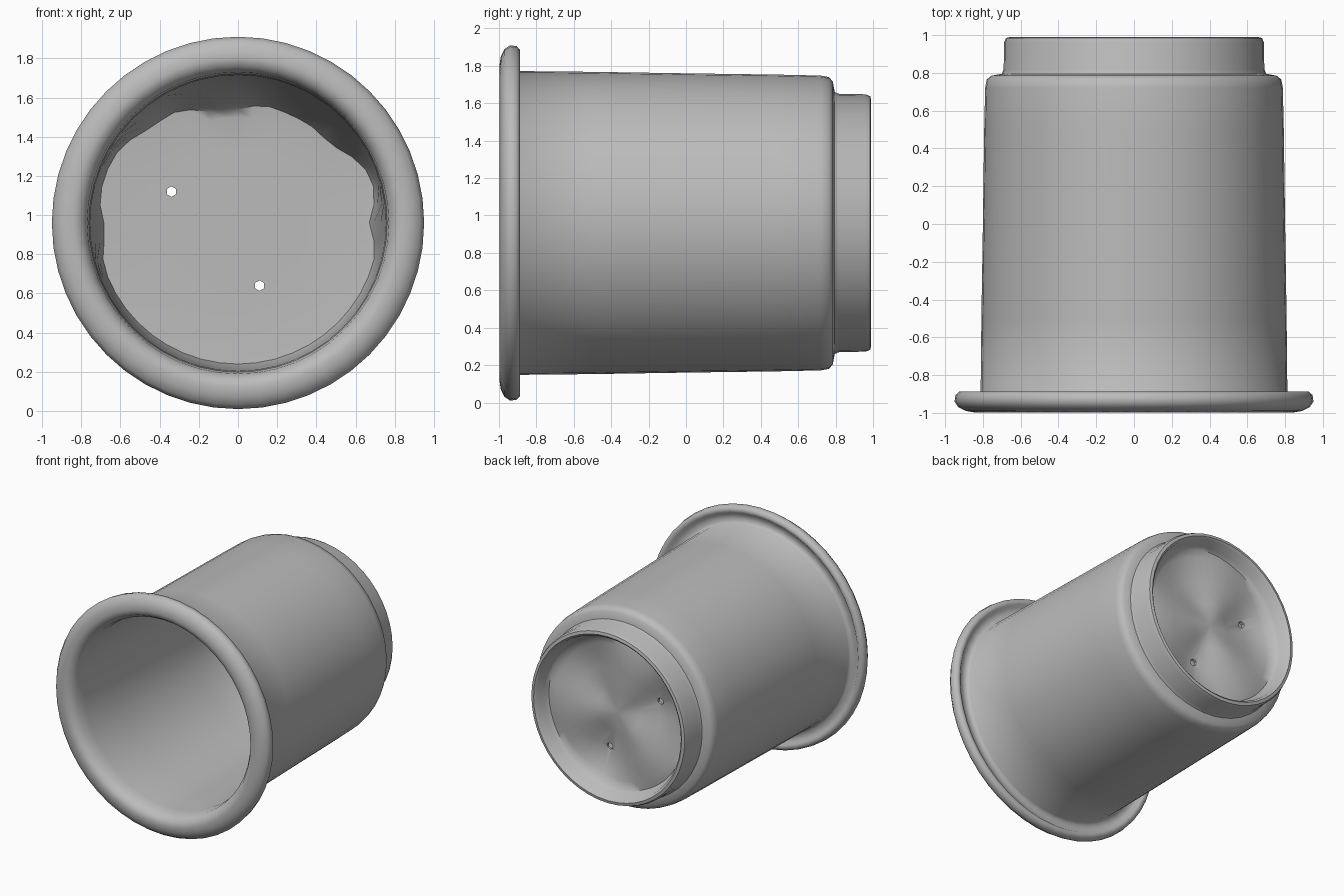
import bpy, bmesh, math
from mathutils import Vector

cube = bpy.data.objects.get("Cube")
if cube:
    bpy.data.objects.remove(cube, do_unlink=True)

SEGMENTS = 48
CENTRE_Z = 0.96
HOLES = [(-0.34, 0.16), (0.11, -0.32)]

grey = bpy.data.materials.new("warm_grey")
grey.use_nodes = True
colour = (0.5, 0.5, 0.5, 1)
grey.diffuse_color = colour
grey.node_tree.nodes["Principled BSDF"].inputs["Base Color"].default_value = colour

# (radius, y) from the centre of the inner floor, round the rim, to the underside
inner = [(0.18, 0.78), (0.36, 0.78), (0.54, 0.78), (0.72, 0.77), (0.735, 0.70),
         (0.745, 0.45), (0.75, 0.0), (0.755, -0.5), (0.76, -0.86)]
rim = [(0.77, -0.94), (0.80, -0.985), (0.84, -0.998), (0.89, -0.99), (0.93, -0.97),
       (0.95, -0.94), (0.945, -0.905), (0.925, -0.887), (0.90, -0.89), (0.88, -0.91),
       (0.83, -0.91), (0.812, -0.89)]
body = [(0.808, -0.5), (0.80, 0.0), (0.793, 0.5), (0.788, 0.72), (0.78, 0.765),
        (0.755, 0.785), (0.70, 0.795), (0.69, 0.82)]
foot = [(0.688, 0.96), (0.678, 0.985), (0.655, 0.99), (0.638, 0.975), (0.62, 0.90),
        (0.60, 0.875)]
underside = [(0.54, 0.865), (0.36, 0.86), (0.18, 0.86)]
profile = inner + rim + body + foot + underside
under_start = len(profile) - len(underside)


def bulge(angle):
    """Inward swelling of the lower inner wall round the circumference."""
    total = 0
    for centre, width, depth in ((97, 22, 0.15), (62, 17, 0.09), (40, 13, 0.08),
                                 (132, 12, 0.05), (0, 8, 0.05), (183, 9, 0.04)):
        gap = (angle - centre + 180) % 360 - 180
        total += depth * math.exp(-(gap / width) ** 2)
    return min(total, 0.155)


def dimple(x, z):
    """Soft lobes on the underside that sink towards each hole."""
    sink = sum(0.04 * math.exp(-((x - hx) ** 2 + (z - hz) ** 2) / 0.02) for hx, hz in HOLES)
    lobes = 0.025 * math.cos(3 * math.atan2(z, x) + 0.6) * min(1, math.hypot(x, z) / 0.3)
    return lobes - sink


# Lathed wall, rim, foot and floor
bm = bmesh.new()
rings = []
for i, (radius, y) in enumerate(profile):
    ring = []
    for k in range(SEGMENTS):
        a = math.tau * k / SEGMENTS
        r, depth = radius, y
        if i in (3, 4, 5):
            r -= bulge(math.degrees(a)) * (1, 0.85, 0.35)[i - 3]
        x, z = r * math.cos(a), r * math.sin(a)
        if i >= under_start:
            depth += dimple(x, z)
        ring.append(bm.verts.new((x, depth, z + CENTRE_Z)))
    rings.append(ring)
for first, second in zip(rings, rings[1:]):
    for k in range(SEGMENTS):
        n = (k + 1) % SEGMENTS
        bm.faces.new((first[k], first[n], second[n], second[k]))
for ring, y in ((rings[0], 0.78), (rings[-1], 0.86)):
    hub = bm.verts.new((0, y, CENTRE_Z))
    for k in range(SEGMENTS):
        bm.faces.new((hub, ring[k], ring[(k + 1) % SEGMENTS]))
bmesh.ops.recalc_face_normals(bm, faces=bm.faces)
mesh = bpy.data.meshes.new("cup")
bm.to_mesh(mesh)
bm.free()
mesh.materials.append(grey)
cup = bpy.data.objects.new("cup", mesh)
bpy.context.collection.objects.link(cup)

# Small drain holes through the floor
for x, z in HOLES:
    bpy.ops.mesh.primitive_cylinder_add(vertices=6, radius=0.027, depth=0.5,
                                        location=(x, 0.82, CENTRE_Z + z),
                                        rotation=(math.pi / 2, 0, 0))
    cutter = bpy.context.object
    cutter.name = "hole_cutter"
    cutter.hide_render = True
    cutter.data.materials.append(grey)
    cut = cup.modifiers.new("hole", "BOOLEAN")
    cut.operation = "DIFFERENCE"
    cut.solver = "EXACT"
    cut.object = cutter
    bpy.ops.object.select_all(action="DESELECT")
    cup.select_set(True)
    bpy.context.view_layer.objects.active = cup
    bpy.ops.object.modifier_apply(modifier=cut.name)
    bpy.data.objects.remove(cutter, do_unlink=True)

bpy.ops.object.shade_smooth_by_angle(angle=math.radians(50))
